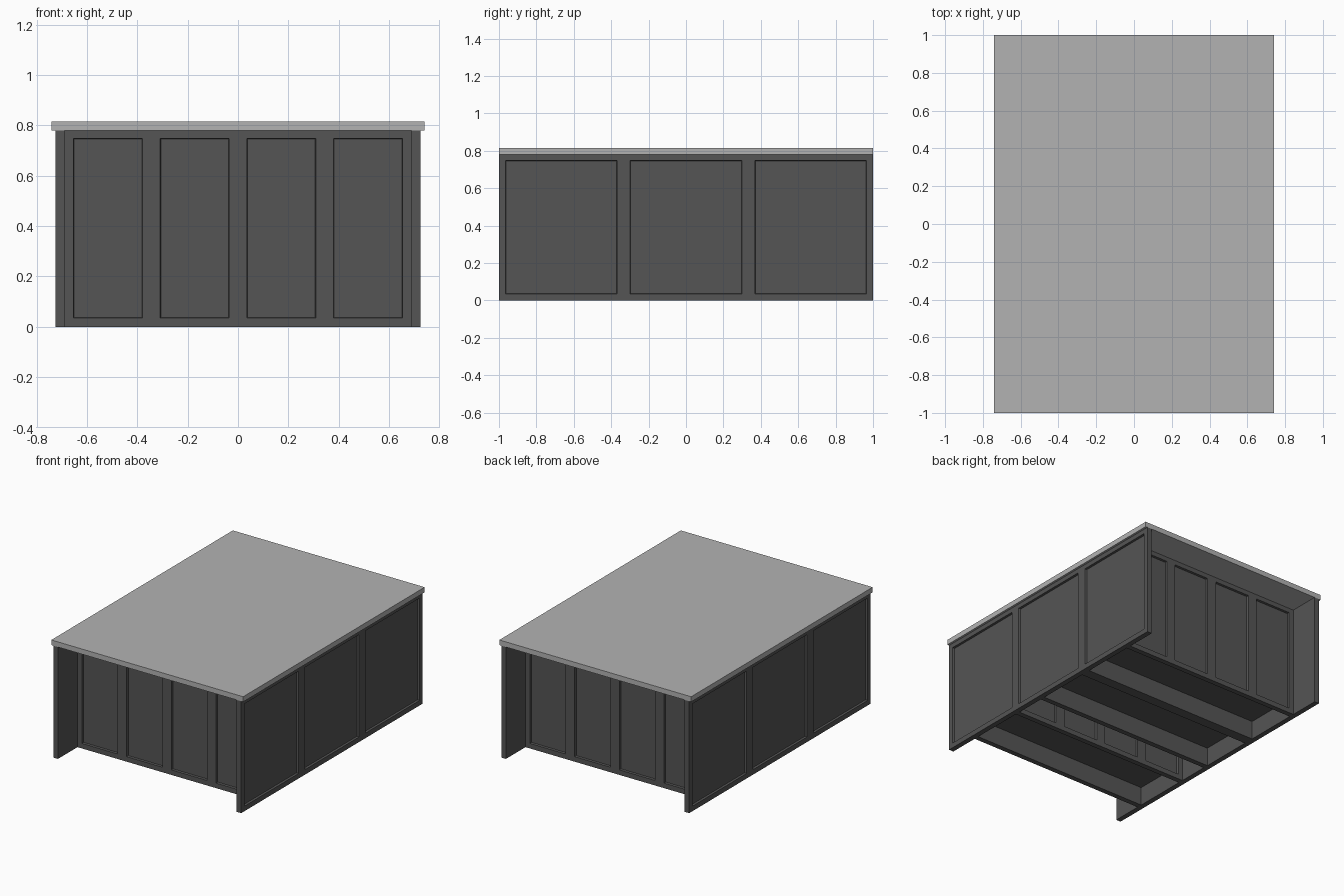
import bpy, bmesh, math
from mathutils import Vector

if "Cube" in bpy.data.objects:
    bpy.data.objects.remove(bpy.data.objects["Cube"])

PITCH = 2 / 3      # depth of one desk
H = 0.78           # panel height
T = 0.036          # board thickness
M = 0.035          # frame margin around each recess
SIDE_X = 0.725     # outer face of side panels

dark = bpy.data.materials.new("dark_board")
dark.diffuse_color = (0.09, 0.09, 0.09, 1)
dark.use_nodes = True
dark.node_tree.nodes["Principled BSDF"].inputs["Base Color"].default_value = dark.diffuse_color
light = bpy.data.materials.new("light_board")
light.diffuse_color = (0.45, 0.45, 0.45, 1)
light.use_nodes = True
light.node_tree.nodes["Principled BSDF"].inputs["Base Color"].default_value = light.diffuse_color


def finish(name, bm, mat):
    mesh = bpy.data.meshes.new(name)
    bm.to_mesh(mesh)
    bm.free()
    mesh.materials.append(mat)
    ob = bpy.data.objects.new(name, mesh)
    bpy.context.collection.objects.link(ob)
    return ob


def box(name, size, loc, mat):
    bm = bmesh.new()
    bmesh.ops.create_cube(bm, size=1)
    bmesh.ops.scale(bm, vec=size, verts=bm.verts)
    bmesh.ops.translate(bm, vec=loc, verts=bm.verts)
    return finish(name, bm, mat)


def recessed_panel(name, width, count, loc, angle):
    """Board with a row of recesses; outer face looks to -y before turning."""
    cell = (width - 2 * M - (count - 1) * 2 * M) / count
    xs = [-width / 2]
    for i in range(count):
        start = -width / 2 + M + i * (cell + 2 * M)
        xs += [start, start + cell]
    xs.append(width / 2)
    zs = [0, M, H - M * 0.9, H]
    bm = bmesh.new()
    grid = [[bm.verts.new((x, 0, z)) for z in zs] for x in xs]
    recesses = []
    for i in range(len(xs) - 1):
        for k in range(3):
            f = bm.faces.new((grid[i][k], grid[i + 1][k],
                              grid[i + 1][k + 1], grid[i][k + 1]))
            if i % 2 == 1 and k == 1:
                recesses.append(f)
    # board thickness
    out = bmesh.ops.extrude_face_region(bm, geom=bm.faces[:], use_keep_orig=True)
    moved = [g for g in out["geom"] if isinstance(g, bmesh.types.BMVert)]
    bmesh.ops.translate(bm, vec=(0, T, 0), verts=moved)
    bmesh.ops.recalc_face_normals(bm, faces=bm.faces[:])
    # sunken fields with slightly sloped edges
    bmesh.ops.inset_individual(bm, faces=recesses, thickness=0.004, depth=-0.014)
    ob = finish(name, bm, dark)
    ob.location = loc
    ob.rotation_euler.z = angle
    return ob


def desk(name, cy, s):
    """One desk; s=1 has its overhang towards -y, s=-1 towards +y."""
    half = PITCH / 2
    inner = 2 * (SIDE_X - T)
    turn = 0 if s > 0 else math.pi
    # top slab
    box(name + "_top", (1.48, PITCH, 0.036), (0, cy, H + 0.018), light)
    # side panels
    for side, x, a in (("right", SIDE_X, math.pi / 2), ("left", -SIDE_X, -math.pi / 2)):
        recessed_panel(f"{name}_{side}_side", PITCH, 1, (x, cy, 0), a)
    # front and rear panels
    recessed_panel(name + "_front_panel", inner, 4, (0, cy - s * 0.118, 0), turn)
    recessed_panel(name + "_rear_panel", inner, 4, (0, cy + s * half, 0), turn + math.pi)
    # raised cabinet floor
    y0, y1 = -0.118 + T, half - T
    box(name + "_cabinet_floor", (inner, y1 - y0, T),
        (0, cy + s * (y0 + y1) / 2, 0.13 + T / 2), dark)


desk("front_desk", -PITCH, 1)
desk("middle_desk", 0, 1)
desk("back_desk", PITCH, -1)
